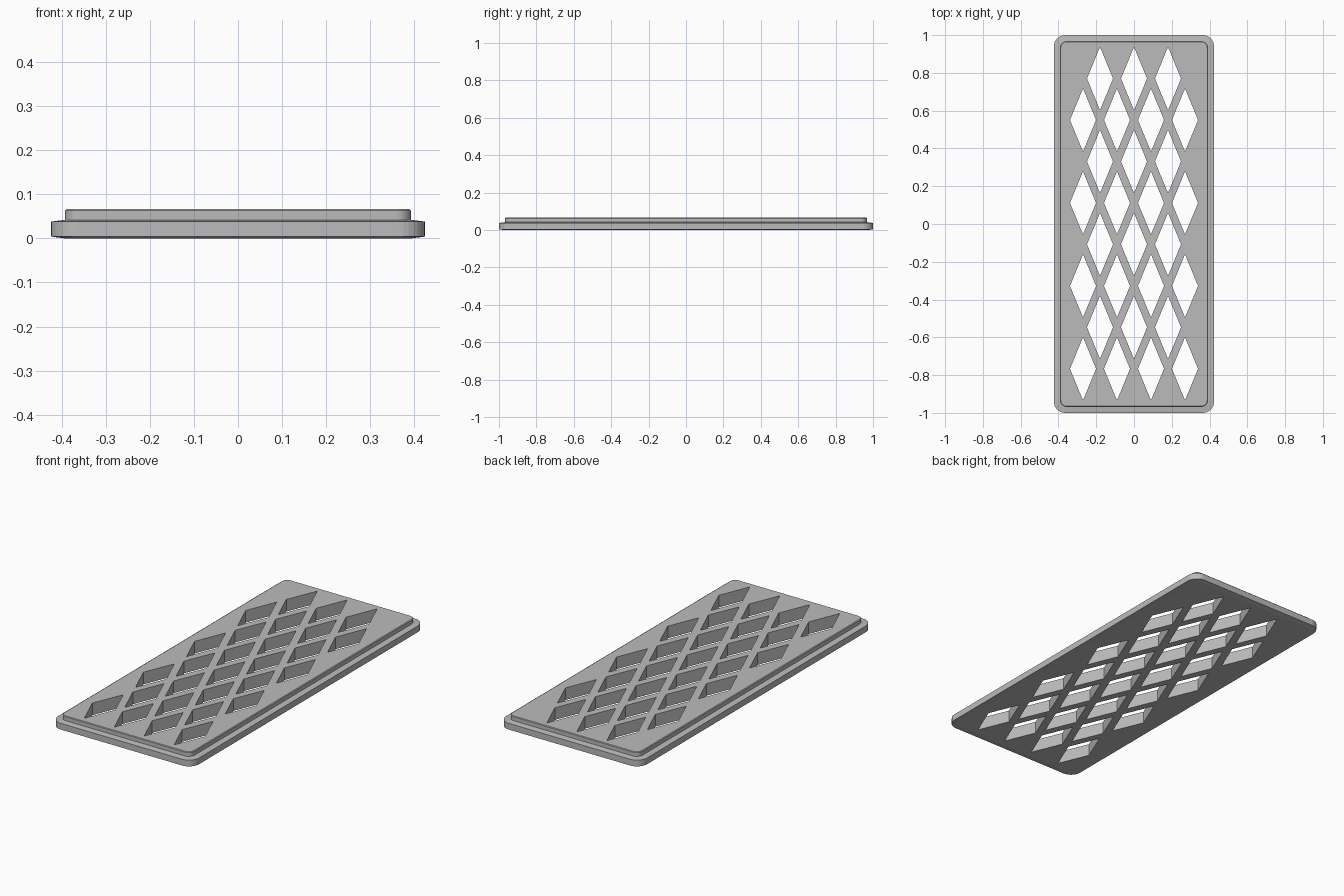
import bpy, bmesh
from math import cos, sin, pi

if "Cube" in bpy.data.objects:
    bpy.data.objects.remove(bpy.data.objects["Cube"])

HALF_X, HALF_Y = 0.424, 1.0
ARC_STEPS = 8

# Single grey material
grey = bpy.data.materials.new("mid_grey")
grey.use_nodes = True
color = (0.5, 0.5, 0.5, 1)
grey.diffuse_color = color
grey.node_tree.nodes["Principled BSDF"].inputs["Base Color"].default_value = color


def outline(inset, radius):
    """Counter-clockwise rounded rectangle, set in from the plate's edge."""
    cx, cy = HALF_X - inset - radius, HALF_Y - inset - radius
    corners = [(cx, cy), (-cx, cy), (-cx, -cy), (cx, -cy)]
    points = []
    for i, (x, y) in enumerate(corners):
        for step in range(ARC_STEPS + 1):
            a = (i + step / ARC_STEPS) * pi / 2
            points.append((x + radius * cos(a), y + radius * sin(a)))
    return points


def loft(bm, layers):
    """Closed solid through a stack of (outline, height) layers."""
    rings = [[bm.verts.new((x, y, z)) for x, y in pts] for pts, z in layers]
    for low, high in zip(rings, rings[1:]):
        n = len(low)
        for i in range(n):
            j = (i + 1) % n
            bm.faces.new((low[i], low[j], high[j], high[i]))
    bm.faces.new(rings[0][::-1])
    bm.faces.new(rings[-1])


def make_object(name, bm):
    mesh = bpy.data.meshes.new(name)
    bm.to_mesh(mesh)
    bm.free()
    obj = bpy.data.objects.new(name, mesh)
    bpy.context.collection.objects.link(obj)
    mesh.materials.append(grey)
    return obj


# Stepped plate: (inset, corner radius, height) from the bottom up
profile = [(0.03, 0.04, 0), (0, 0.06, 0.004), (0, 0.06, 0.038),
           (0.032, 0.035, 0.042), (0.032, 0.035, 0.063), (0.036, 0.031, 0.066)]
bm = bmesh.new()
loft(bm, [(outline(inset, r), z) for inset, r, z in profile])
plate = make_object("lattice_plate", bm)

# Diamond openings in alternating rows of three and four
bm = bmesh.new()
for row in range(8):
    count = 3 + row % 2
    y = 0.77 - row * 0.2195
    for col in range(count):
        x = (col - (count - 1) / 2) * 0.18
        diamond = [(x + 0.069, y), (x, y + 0.167), (x - 0.069, y), (x, y - 0.167)]
        loft(bm, [(diamond, -0.1), (diamond, 0.2)])
cutter = make_object("diamond_cutter", bm)
cutter.hide_render = True

# Cut the openings, then discard the cutter
cut = plate.modifiers.new("openings", 'BOOLEAN')
cut.operation = 'DIFFERENCE'
cut.solver = 'EXACT'
cut.object = cutter
bpy.context.view_layer.objects.active = plate
plate.select_set(True)
bpy.ops.object.modifier_apply(modifier=cut.name)
bpy.data.objects.remove(cutter)
